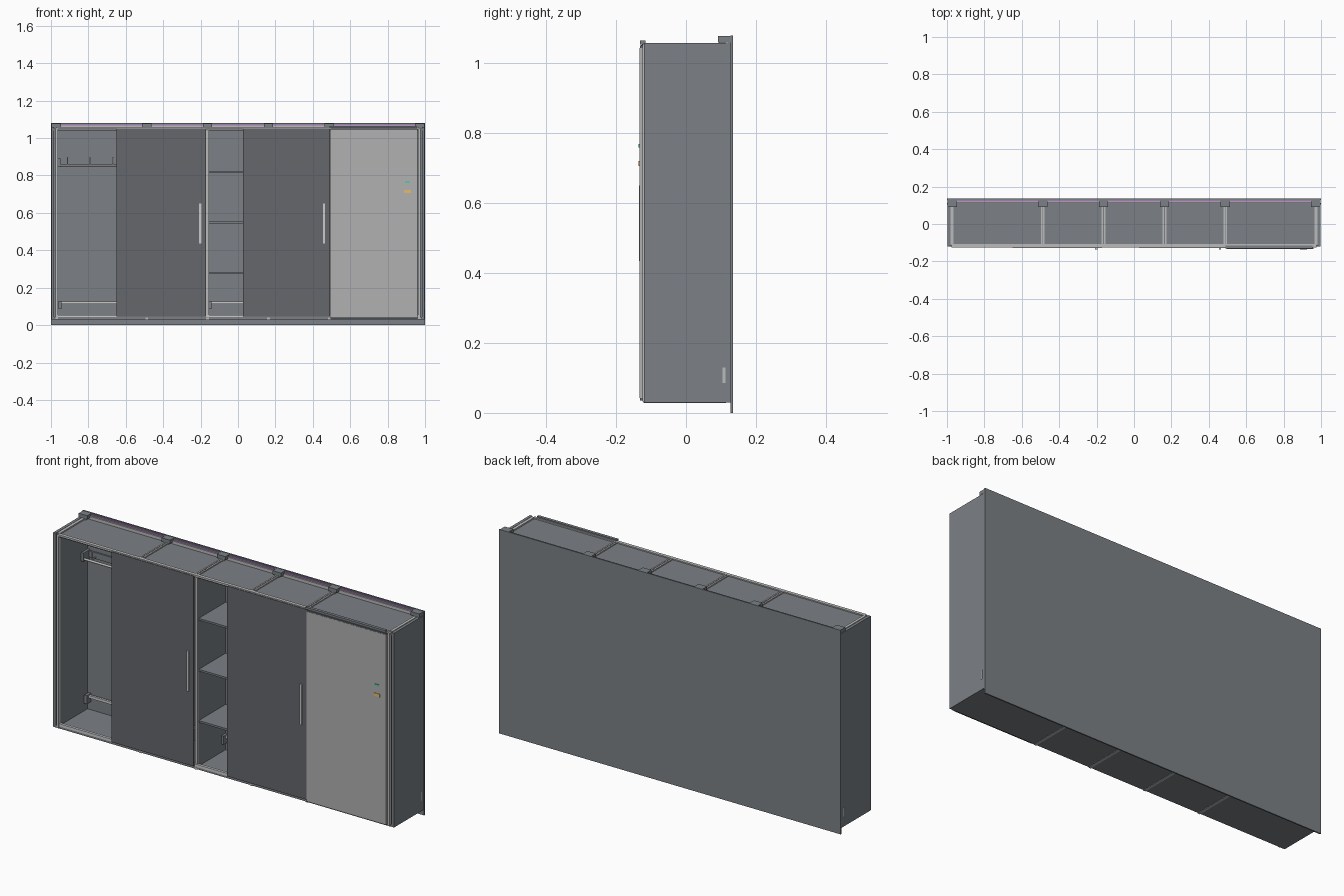
import bpy, bmesh
from mathutils import Matrix, Vector

if "Cube" in bpy.data.objects:
    bpy.data.objects.remove(bpy.data.objects["Cube"])


def material(name, rgb):
    m = bpy.data.materials.new(name)
    m.diffuse_color = (*rgb, 1)
    m.use_nodes = True
    m.node_tree.nodes["Principled BSDF"].inputs["Base Color"].default_value = m.diffuse_color
    return m


SLATE = material("slate", (0.20, 0.22, 0.24))
DOOR = material("door_grey", (0.13, 0.135, 0.145))
ALU = material("aluminium", (0.50, 0.50, 0.50))
PALE = material("pale_panel", (0.44, 0.44, 0.44))
WHITE = material("off_white", (0.75, 0.75, 0.75))
PURPLE = material("purple", (0.36, 0.22, 0.45))
GREEN = material("green", (0.10, 0.60, 0.35))
ORANGE = material("orange", (0.80, 0.50, 0.15))


def finish(bm, name, mat):
    mesh = bpy.data.meshes.new(name)
    bm.to_mesh(mesh)
    bm.free()
    mesh.materials.append(mat)
    ob = bpy.data.objects.new(name, mesh)
    bpy.context.collection.objects.link(ob)
    return ob


def box(name, x, y, z, mat=SLATE):
    """Box from (min, max) ranges."""
    bm = bmesh.new()
    lo, hi = Vector((x[0], y[0], z[0])), Vector((x[1], y[1], z[1]))
    size, mid = hi - lo, (hi + lo) / 2
    bmesh.ops.create_cube(bm, size=1, matrix=Matrix.Translation(mid) @ Matrix.Diagonal((*size, 1)))
    return finish(bm, name, mat)


def rod_x(name, x, y, z, r, mat):
    """Smooth round bar along x."""
    bm = bmesh.new()
    bmesh.ops.create_cone(bm, cap_ends=True, segments=16, radius1=r, radius2=r, depth=x[1] - x[0],
                          matrix=Matrix.Translation((sum(x) / 2, y, z)) @ Matrix.Rotation(1.5707963, 4, 'Y'))
    for f in bm.faces:
        f.smooth = len(f.verts) == 4
    return finish(bm, name, mat)


FRONT, BACK = -0.120, 0.125
DIVIDERS = [-0.488, -0.163, 0.163, 0.488]
BAYS = list(zip([-0.965] + DIVIDERS, DIVIDERS + [0.965]))

# Wall panel behind the cabinet and the thin spacer in front of it
box("wall_panel", (-1, 1), (0.128, 0.135), (0, 1.08))
box("back_panel", (-0.995, 0.995), (0.120, 0.128), (0.03, 1.06))

# Sides: outer panel, inner post strips and channel
for s, side in ((-1, "left"), (1, "right")):
    def sx(a, b):
        return tuple(sorted((s * a, s * b)))
    box(f"{side}_side_panel", sx(0.983, 0.998), (FRONT, BACK), (0.03, 1.058))
    box(f"{side}_inner_panel", sx(0.965, 0.976), (FRONT + 0.006, BACK), (0.03, 1.05))
    box(f"{side}_side_core", sx(0.976, 0.983), (FRONT + 0.012, BACK), (0.03, 1.05))
    box(f"{side}_front_post", sx(0.963, 0.976), (-0.125, -0.108), (0.032, 1.055), ALU)
    box(f"{side}_top_profile", sx(0.965, 0.980), (FRONT + 0.01, 0.115), (1.045, 1.059), ALU)
    box(f"{side}_side_clip", sx(0.990, 0.9995), (0.105, 0.113), (0.085, 0.13), ALU)

# Floor and roof
box("floor", (-0.985, 0.985), (FRONT, BACK), (0.03, 0.042))
box("roof", (-0.985, 0.985), (FRONT + 0.004, BACK), (1.040, 1.052))

# Dividers with profiles showing on roof and floor
for i, x in enumerate(DIVIDERS, 1):
    box(f"divider_{i}", (x - 0.007, x + 0.007), (-0.110, 0.120), (0.042, 1.04))
    for d in (-0.006, 0.006):
        box(f"divider_{i}_top_profile", (x + d - 0.004, x + d + 0.004), (-0.112, 0.115), (1.05, 1.058), ALU)
    box(f"divider_{i}_floor_profile", (x - 0.007, x + 0.007), (-0.122, 0.115), (0.028, 0.04), ALU)
    box(f"divider_{i}_front_post", (x - 0.007, x + 0.007), (-0.116, -0.108), (0.042, 1.04), ALU)

# Roof brackets and the rear rail with its coloured strip
for i, x in enumerate([-0.972] + DIVIDERS + [0.972], 1):
    box(f"roof_bracket_{i}", (x - 0.025, x + 0.025), (0.092, 0.128), (1.060, 1.079))
    box(f"bracket_foot_{i}", (x - 0.014, x + 0.014), (0.094, 0.118), (1.05, 1.060), ALU)
box("rear_top_rail", (-0.995, 0.995), (0.113, 0.128), (1.052, 1.068), ALU)
box("rear_top_strip", (-0.99, 0.99), (0.120, 0.128), (1.068, 1.076), PURPLE)

# Sliding tracks along the front
box("upper_track", (-0.97, 0.488), (-0.126, -0.108), (1.048, 1.058), ALU)
box("upper_track_right", (0.488, 0.965), (-0.122, -0.108), (1.048, 1.058), ALU)
box("upper_guide", (0.488, 0.955), (-0.132, -0.116), (1.054, 1.065))
box("lower_track", (-0.97, 0.965), (-0.120, -0.106), (0.040, 0.055), WHITE)

# Sliding doors and handles
for i, (a, b) in enumerate(((-0.65, -0.170), (0.027, 0.492)), 1):
    box(f"sliding_door_{i}", (a, b), (-0.129, -0.119), (0.045, 1.052), DOOR)
    box(f"door_handle_{i}", (b - 0.038, b - 0.026), (-0.135, -0.128), (0.435, 0.65), WHITE)

# Pale door on the right with lock indicator and knob
box("pale_door", (0.495, 0.96), (-0.133, -0.121), (0.042, 1.044), PALE)
for z, n in ((0.036, "lower"), (1.044, "upper")):
    box(f"pale_door_{n}_edge", (0.495, 0.96), (-0.132, -0.122), (z, z + 0.007), DOOR)
box("green_indicator", (0.893, 0.920), (-0.136, -0.132), (0.760, 0.770), GREEN)
box("orange_latch", (0.888, 0.925), (-0.136, -0.132), (0.706, 0.721), ORANGE)

# Service rail at the back of every bay with one end bracket
for i, (a, b) in enumerate(BAYS, 1):
    box(f"low_rail_{i}", (a + 0.007, b - 0.007), (0.100, 0.112), (0.112, 0.126), WHITE)
    box(f"low_rail_bracket_{i}", (a + 0.005, a + 0.020), (0.085, 0.120), (0.085, 0.13))

# Clothes rail with hooks in the hanging bay
a, b = BAYS[0]
rod_x("clothes_rail", (a, b), 0.075, 0.855, 0.006, ALU)
box("clothes_rail_backing", (a, b), (0.112, 0.120), (0.852, 0.885))
for s in (a + 0.008, b - 0.014):
    box("clothes_rail_bracket", (s - 0.007, s + 0.007), (0.065, 0.120), (0.845, 0.89))
for i, x in enumerate((-0.912, -0.792, -0.667, -0.545), 1):
    box(f"coat_hook_{i}", (x - 0.003, x + 0.003), (0.085, 0.113), (0.858, 0.864), ALU)
    box(f"coat_hook_tip_{i}", (x - 0.003, x + 0.003), (0.080, 0.086), (0.858, 0.900), ALU)

# Shelves
a, b = BAYS[2]
for i, z in enumerate((0.277, 0.548, 0.818), 1):
    box(f"shelf_{i}", (a + 0.006, b - 0.006), (-0.105, 0.120), (z - 0.005, z + 0.005))
